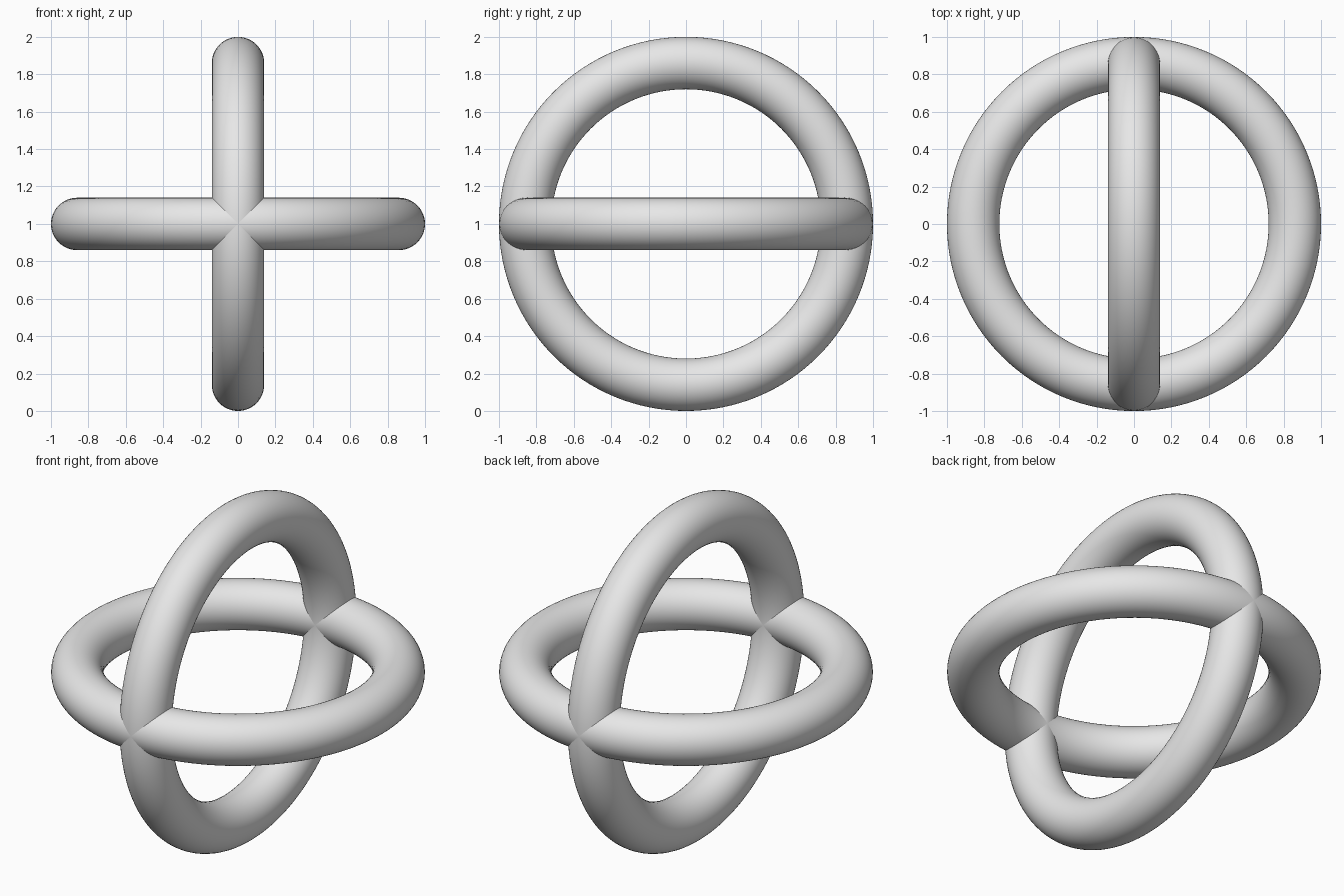
import bpy
import math

cube = bpy.data.objects.get("Cube")
if cube:
    bpy.data.objects.remove(cube, do_unlink=True)

# Single light grey finish
grey = bpy.data.materials.new("light grey")
grey.use_nodes = True
colour = (0.8, 0.8, 0.8, 1)
grey.diffuse_color = colour
grey.node_tree.nodes["Principled BSDF"].inputs["Base Color"].default_value = colour

TUBE = 0.14


def ring(name, rotation):
    """Round-tubed ring centred one unit above the ground."""
    bpy.ops.mesh.primitive_torus_add(
        major_radius=1 - TUBE, minor_radius=TUBE,
        major_segments=128, minor_segments=48,
        location=(0, 0, 1), rotation=rotation)
    obj = bpy.context.object
    obj.name = name
    obj.data.materials.append(grey)
    bpy.ops.object.shade_smooth()
    return obj


# Two equal rings crossing at the front and back
ring("horizontal_ring", (0, 0, 0))
ring("vertical_ring", (0, math.pi / 2, 0))
